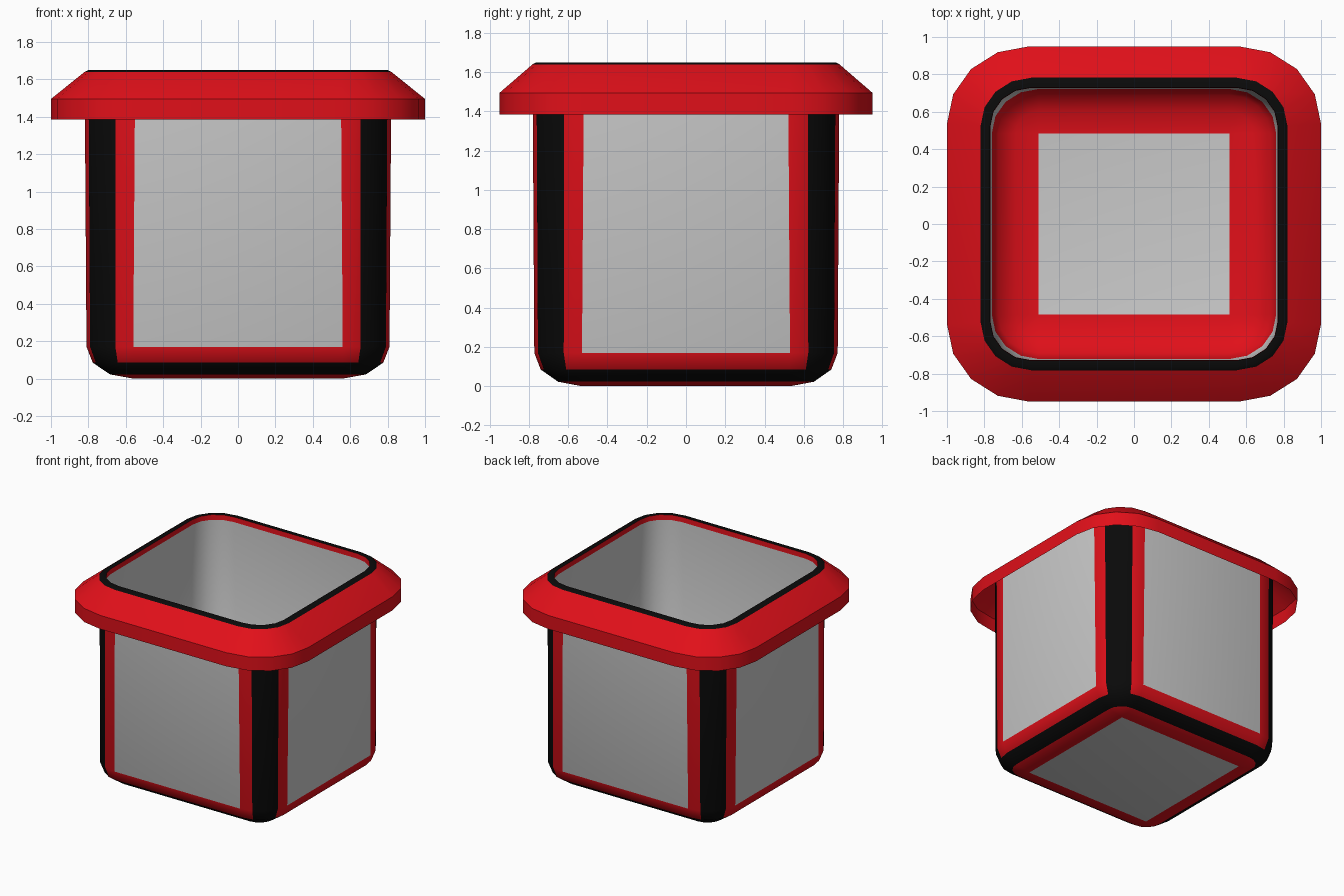
import bpy, bmesh
from math import sin, cos, radians

if "Cube" in bpy.data.objects:
    bpy.data.objects.remove(bpy.data.objects["Cube"])

SEG = 4                      # facets per rounded vertical corner
N = SEG + 1                  # points per corner
GREY, RED, BLACK = 0, 1, 2


def material(name, rgb):
    m = bpy.data.materials.new(name)
    m.diffuse_color = (*rgb, 1)
    m.use_nodes = True
    m.node_tree.nodes["Principled BSDF"].inputs["Base Color"].default_value = m.diffuse_color
    return m


MATS = [material("grey", (0.6, 0.6, 0.6)),
        material("red", (0.75, 0.005, 0.01)),
        material("black", (0.003, 0.003, 0.003))]


def ring(bm, cx, cy, rx, ry, z):
    """Counter-clockwise rounded rectangle: corner centres (cx, cy), radii (rx, ry)."""
    pts = []
    for k, (sx, sy) in enumerate([(1, 1), (-1, 1), (-1, -1), (1, -1)]):
        for i in range(N):
            a = radians(90 * k + 90 * i / SEG)
            pts.append(bm.verts.new((sx * cx + rx * cos(a), sy * cy + ry * sin(a), z)))
    return pts


def loft(name, sections, paint, bottom=False, top=False):
    """Skin the sections; paint(row, i) gives each face's colour (i == SEG is a flat side)."""
    bm = bmesh.new()
    rings = [ring(bm, *s) for s in sections]
    for row, (lo, hi) in enumerate(zip(rings, rings[1:])):
        for i in range(4 * N):
            j = (i + 1) % (4 * N)
            f = bm.faces.new((lo[i], lo[j], hi[j], hi[i]))
            f.material_index = paint(row, i % N)
    if bottom:
        bm.faces.new(rings[0][::-1])
    if top:
        bm.faces.new(rings[-1])
    bmesh.ops.remove_doubles(bm, verts=bm.verts, dist=1e-4)
    mesh = bpy.data.meshes.new(name)
    bm.to_mesh(mesh)
    bm.free()
    for m in MATS:
        mesh.materials.append(m)
    ob = bpy.data.objects.new(name, mesh)
    bpy.context.collection.objects.link(ob)
    bpy.ops.object.select_all(action='DESELECT')
    ob.select_set(True)
    bpy.context.view_layer.objects.active = ob
    bpy.ops.object.shade_smooth_by_angle(angle=radians(44))
    return ob


def fillet(cx, cy, r_x, r_y, z0, h):
    """Three-step rounded transition from the floor up into the wall."""
    out = []
    for k in range(4):
        a = radians(30 * k)
        out.append((cx, cy, r_x * sin(a), r_y * sin(a), z0 + h * (1 - cos(a))))
    return out


# Outer shell: grey panels, red borders, black edge stripes
def shell_paint(row, i):
    if row in (0, 2):                       # red borders of the bottom edge
        return BLACK if row == 2 and i in (1, 2) else RED
    if row == 1:
        return BLACK                        # bottom edge stripe
    return GREY if i == SEG else BLACK if i in (1, 2) else RED


loft("outer_shell",
     fillet(.56, .53, .25, .243, 0, .17) + [(.55, .52, .27, .262, 1.638)],
     shell_paint, bottom=True)

# Overhanging rim: red skirt and slope, black lip, thin red inner edge
loft("rim",
     [(.56, .535, .44, .415, 1.385), (.56, .535, .44, .415, 1.495),
      (.55, .525, .27, .257, 1.64), (.55, .525, .25, .237, 1.65),
      (.55, .52, .22, .21, 1.65), (.55, .52, .218, .208, 1.61)],
     lambda row, i: (RED, RED, BLACK, BLACK, RED)[row])

# Inner liner: grey walls, red fillet, grey floor (lofted downward so it faces inward)
loft("inner_liner",
     [(.55, .52, .218, .208, 1.61)] + fillet(.51, .485, .25, .237, .05, .13)[::-1],
     lambda row, i: GREY if row == 0 else RED, top=True)
